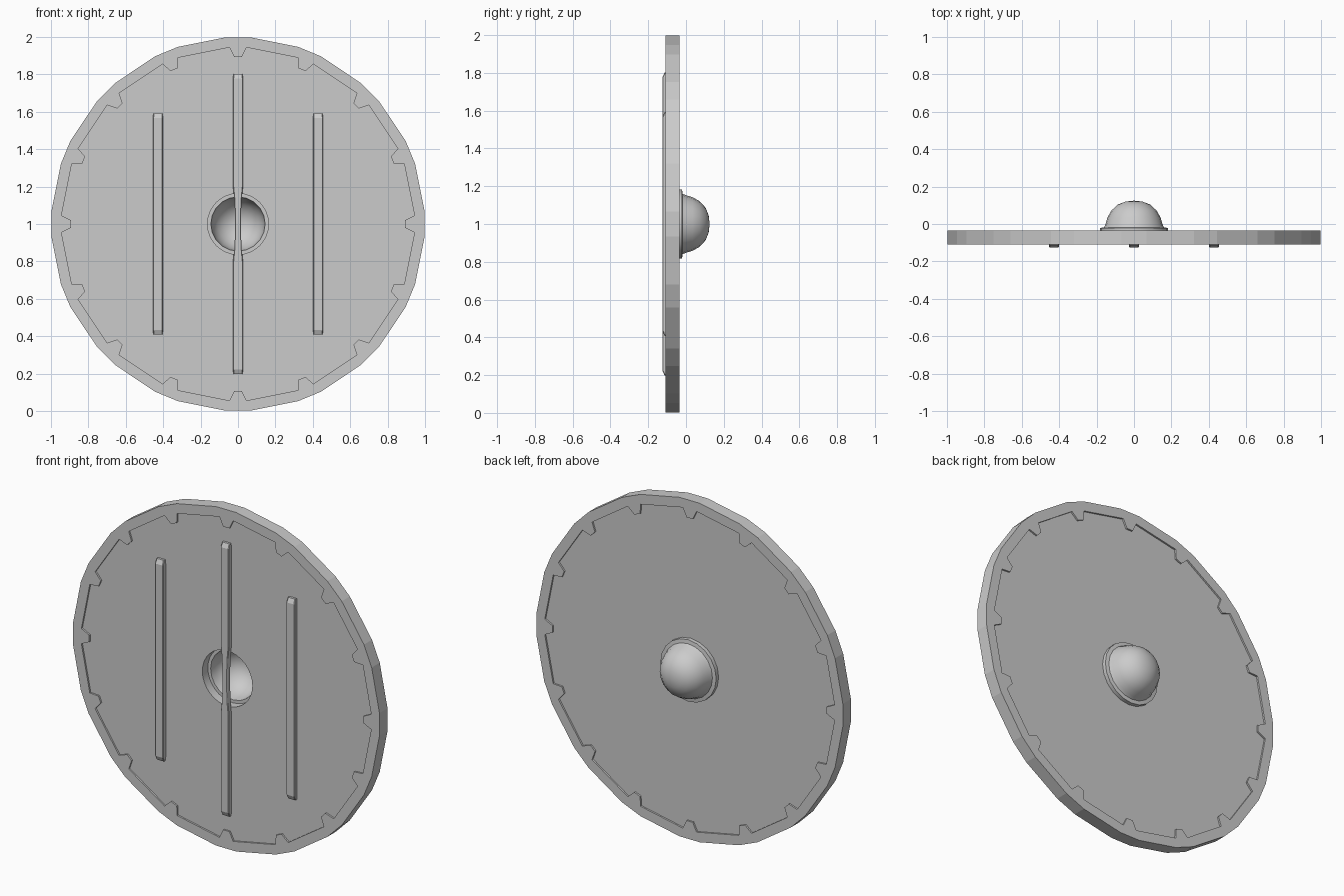
import bpy, bmesh, math

old = bpy.data.objects.get("Cube")
if old:
    bpy.data.objects.remove(old, do_unlink=True)

grey = bpy.data.materials.new("plain grey")
grey.use_nodes = True
COLOUR = (0.6, 0.6, 0.6, 1)
grey.diffuse_color = COLOUR
grey.node_tree.nodes["Principled BSDF"].inputs["Base Color"].default_value = COLOUR

N = 16                      # clamps around the rim
STEP = math.tau / N
FRONT, BACK = -0.109, -0.034


def finish(name, bm, smooth=None):
    bmesh.ops.remove_doubles(bm, verts=bm.verts, dist=1e-5)
    bmesh.ops.recalc_face_normals(bm, faces=bm.faces)
    mesh = bpy.data.meshes.new(name)
    bm.to_mesh(mesh)
    bm.free()
    mesh.materials.append(grey)
    obj = bpy.data.objects.new(name, mesh)
    bpy.context.scene.collection.objects.link(obj)
    if smooth:
        bpy.ops.object.select_all(action='DESELECT')
        obj.select_set(True)
        bpy.context.view_layer.objects.active = obj
        bpy.ops.object.shade_smooth_by_angle(angle=math.radians(smooth))
    return obj


def lathe(bm, profile, sides, closed=False):
    """Revolve (radius, y) points around the shield's y axis."""
    rings = [[bm.verts.new((r * math.cos(math.tau * i / sides), y,
                            1 + r * math.sin(math.tau * i / sides)))
              for i in range(sides)] for r, y in profile]
    pairs = list(zip(rings, rings[1:]))
    if closed:
        pairs.append((rings[-1], rings[0]))
    for a, b in pairs:
        for i in range(sides):
            j = (i + 1) % sides
            bm.faces.new((a[i], a[j], b[j], b[i]))


# Rim: a ring whose inner edge steps inwards at each clamp
bm = bmesh.new()
outline = [(-0.066, 0.998), (0.066, 0.998), (0.045, 0.944),
           (0.02, 0.893), (-0.02, 0.893), (-0.045, 0.944)]
layers = []
for y in (FRONT, BACK):
    segs = []
    for k in range(N):
        c, s = math.cos(k * STEP), math.sin(k * STEP)
        segs.append([bm.verts.new((r * c - t * s, y, 1 + r * s + t * c))
                     for t, r in outline])
    layers.append(segs)
    for k in range(N):
        a, b = segs[k], segs[(k + 1) % N]
        bm.faces.new(a)
        bm.faces.new((a[1], b[0], b[5], a[2]))
for k in range(N):
    n = (k + 1) % N
    f, g = layers[0], layers[1]
    for i, j in ((0, 1), (2, 3), (3, 4), (4, 5)):
        bm.faces.new((f[k][i], f[k][j], g[k][j], g[k][i]))
    for i, j in ((1, 0), (2, 5)):
        bm.faces.new((f[k][i], f[n][j], g[n][j], g[k][i]))
finish("rim", bm)

# Board: recessed disc with a round hole for the hand
bm = bmesh.new()
lathe(bm, [(0.163, FRONT + 0.01), (0.965, FRONT + 0.01),
           (0.965, BACK - 0.01), (0.163, BACK - 0.01)], 32, closed=True)
finish("board", bm, 30)

# Boss: hollow dome with a thin flange
bm = bmesh.new()
lathe(bm, [(0.145, -0.048), (0.182, -0.048), (0.182, -0.021), (0.16, -0.018),
           (0.152, 0.0), (0.142, 0.035), (0.12, 0.073), (0.086, 0.104),
           (0.045, 0.12), (0, 0.125)], 20)
lathe(bm, [(0.145, -0.048), (0.141, -0.01), (0.13, 0.03), (0.109, 0.063),
           (0.077, 0.092), (0.04, 0.107), (0, 0.112)], 20)
finish("boss", bm, 40)


def bar(name, x, half_length, grip=False):
    """Upright batten with sloped ends and an optional narrowed grip."""
    bm = bmesh.new()
    top, base, tip = -0.125, FRONT + 0.013, half_length - 0.026
    stations = [(half_length, 0.024, -0.113), (tip, 0.027, top)]
    if grip:
        stations += [(0.2, 0.027, top), (0.13, 0.019, top), (0.05, 0.016, top)]
    stations += [(-z, w, y) for z, w, y in reversed(stations)]
    rings = [[bm.verts.new((x + sx * w, yy, 1 + z))
              for sx, yy in ((-1, base), (-1, y + 0.004), (-0.85, y),
                             (0.85, y), (1, y + 0.004), (1, base))]
             for z, w, y in stations]
    for a, b in zip(rings, rings[1:]):
        for i in range(6):
            j = (i + 1) % 6
            bm.faces.new((a[i], a[j], b[j], b[i]))
    bm.faces.new(rings[0])
    bm.faces.new(rings[-1])
    finish(name, bm)


bar("grip_bar", 0, 0.803, grip=True)
for side, x in (("left", 0.428), ("right", -0.428)):
    bar(side + "_batten", x, 0.592)
